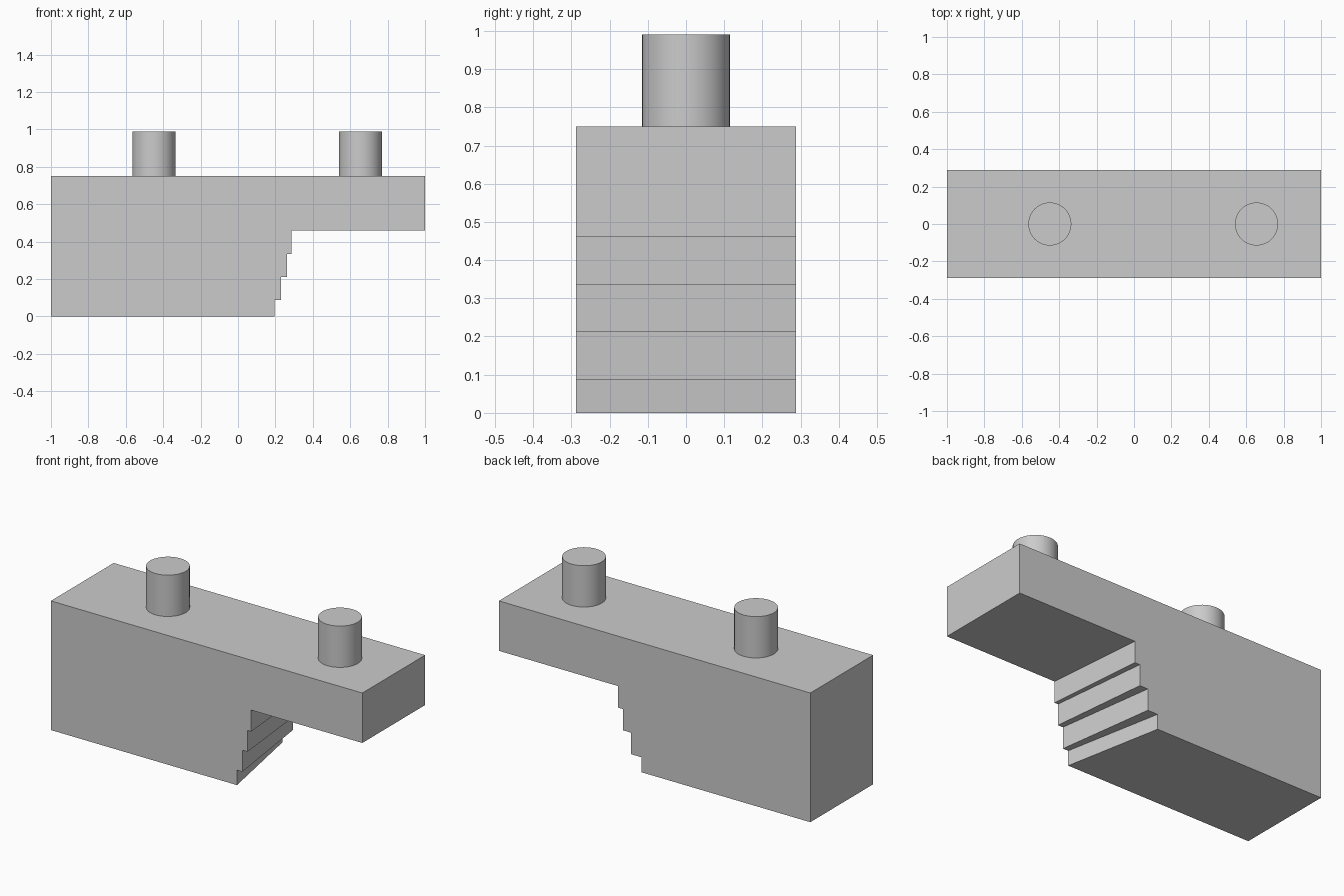
import bpy, bmesh, math

old = bpy.data.objects.get("Cube")
if old:
    bpy.data.objects.remove(old, do_unlink=True)

HALF_DEPTH = 0.288
TOP = 0.75

grey = bpy.data.materials.new("plain grey")
grey.use_nodes = True
colour = (0.6, 0.6, 0.6, 1)
grey.diffuse_color = colour
grey.node_tree.nodes["Principled BSDF"].inputs["Base Color"].default_value = colour


def side_profile(risers):
    """Side outline: block with a stepped end under an overhang."""
    levels = (0, 0.087, 0.212, 0.335, 0.46)
    outline = [(-1, TOP), (-1, 0)]
    for i, x in enumerate(risers):
        outline += [(x, levels[i]), (x, levels[i + 1])]
    return outline + [(1, levels[-1]), (1, TOP)]


# Stepped block: the risers run at a slant from front to back
bm = bmesh.new()
front = [bm.verts.new((x, -HALF_DEPTH, z))
         for x, z in side_profile((0.195, 0.23, 0.263, 0.286))]
back = [bm.verts.new((x, HALF_DEPTH, z))
        for x, z in side_profile((0.085, 0.15, 0.203, 0.236))]
bm.faces.new(front)
bm.faces.new(back[::-1])
for i in range(len(front)):
    j = (i + 1) % len(front)
    bm.faces.new((front[i], back[i], back[j], front[j]))
bmesh.ops.recalc_face_normals(bm, faces=bm.faces)
mesh = bpy.data.meshes.new("stepped_block")
bm.to_mesh(mesh)
bm.free()
mesh.materials.append(grey)
block = bpy.data.objects.new("stepped_block", mesh)
bpy.context.collection.objects.link(block)

# Two round pegs standing on the block
for name, x in (("right_peg", -0.45), ("left_peg", 0.655)):
    bpy.ops.mesh.primitive_cylinder_add(vertices=48, radius=0.115, depth=0.24,
                                        location=(x, 0, TOP + 0.12))
    peg = bpy.context.object
    peg.name = name
    peg.data.materials.append(grey)
    bpy.ops.object.shade_smooth_by_angle(angle=math.radians(30))
